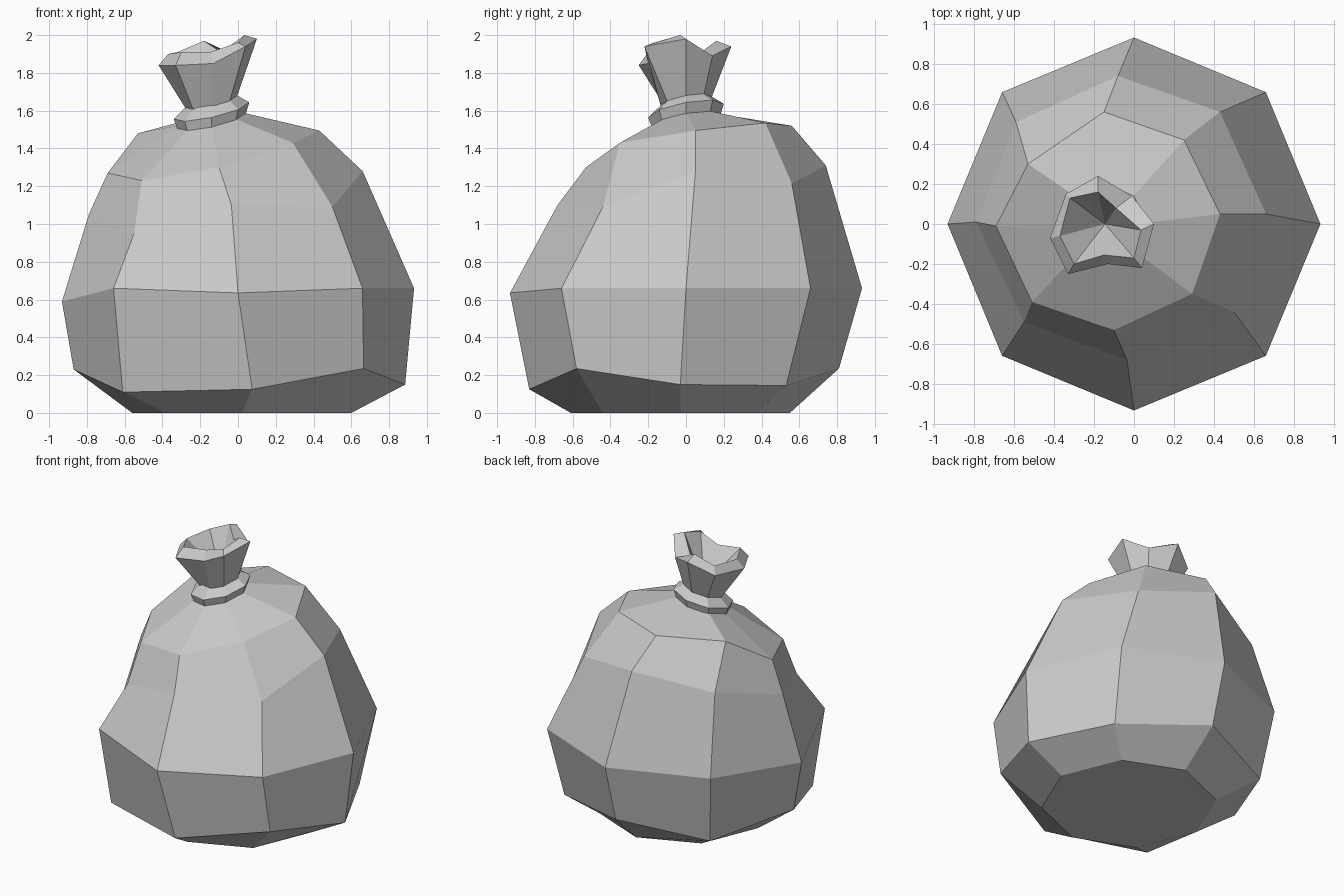
import bpy, bmesh
from math import sin, cos, pi

if "Cube" in bpy.data.objects:
    bpy.data.objects.remove(bpy.data.objects["Cube"])

N = 8
TIE = (-0.14, 0.0)  # centre of the neck


def ring(cx, cy, r, z, tilt_x=0.0, tilt_y=0.0):
    """Octagon ring, starting at +x, optionally lying in a tilted plane."""
    pts = []
    for i in range(N):
        dx, dy = r * cos(2 * pi * i / N), r * sin(2 * pi * i / N)
        pts.append((cx + dx, cy + dy, z + tilt_x * dx + tilt_y * dy))
    return pts


def loft(name, rings, bottom=False, top_point=None, closed=False):
    """Skin a stack of octagon rings into a flat-shaded mesh."""
    bm = bmesh.new()
    rows = [[bm.verts.new(p) for p in r] for r in rings]
    pairs = list(zip(rows, rows[1:]))
    if closed:
        pairs.append((rows[-1], rows[0]))
    for a, b in pairs:
        for i in range(N):
            j = (i + 1) % N
            bm.faces.new((a[i], a[j], b[j], b[i]))
    if bottom:
        bm.faces.new(rows[0][::-1])
    if top_point:
        tip = bm.verts.new(top_point)
        for i in range(N):
            bm.faces.new((rows[-1][i], rows[-1][(i + 1) % N], tip))
    bmesh.ops.recalc_face_normals(bm, faces=bm.faces)
    mesh = bpy.data.meshes.new(name)
    bm.to_mesh(mesh)
    bm.free()
    obj = bpy.data.objects.new(name, mesh)
    bpy.context.collection.objects.link(obj)
    return obj


# Sagging sack: base, lumpy lower edge, widest girth, flank, leaning shoulder
base = [(x, y, 0) for x, y, z in ring(0.02, -0.03, 0.58, 0)]
lower = [(0.885, -0.03, 0.15), (0.61, 0.53, 0.145), (0.0, 0.81, 0.235), (-0.6, 0.58, 0.15),
         (-0.87, 0.0, 0.23), (-0.61, -0.59, 0.11), (0.075, -0.83, 0.125), (0.665, -0.58, 0.235)]
girth_z = (0.66, 0.66, 0.66, 0.65, 0.59, 0.66, 0.635, 0.66)
girth = [(x, y, h) for (x, y, _), h in zip(ring(0, 0, 0.932, 0), girth_z)]
flank = [(0.66, 0.05, 1.28), (0.43, 0.56, 1.215), (-0.08, 0.74, 1.31), (-0.59, 0.51, 1.2),
         (-0.79, 0.01, 1.05), (-0.55, -0.49, 0.95), (-0.035, -0.68, 1.1), (0.5, -0.44, 1.09)]
shoulder = [(0.43, 0.05, 1.495), (0.25, 0.42, 1.535), (-0.15, 0.56, 1.52), (-0.53, 0.30, 1.48),
            (-0.69, -0.01, 1.27), (-0.51, -0.39, 1.23), (-0.1, -0.53, 1.3), (0.29, -0.35, 1.43)]
neck = ring(*TIE, 0.15, 1.56, 0.22, 0.18)
loft("sack_body", [base, lower, girth, flank, shoulder, neck], bottom=True,
     top_point=(*TIE, 1.6))

# Tilted tie band around the neck
loft("tie_band", [ring(*TIE, r, z, 0.22, 0.18) for r, z in
                  ((0.12, 1.53), (0.18, 1.54), (0.2, 1.6), (0.13, 1.655))], closed=True)

# Flared open mouth: outside wall, folded rim, inside funnel
flare = [(0.1, 0.0, 1.98), (-0.01, 0.14, 1.89), (-0.18, 0.24, 1.94), (-0.34, 0.15, 1.85),
         (-0.42, -0.07, 1.84), (-0.33, -0.25, 1.84), (-0.13, -0.2, 1.85), (0.04, -0.22, 1.94)]
rim = [(0.035, -0.03, 2.0), (-0.09, 0.08, 1.91), (-0.18, 0.16, 1.97), (-0.32, 0.13, 1.91),
       (-0.37, -0.06, 1.9), (-0.3, -0.2, 1.91), (-0.15, -0.155, 1.91), (0.0, -0.17, 1.96)]
loft("sack_mouth", [ring(*TIE, 0.125, 1.62, 0.22, 0.18), flare, rim],
     bottom=True, top_point=(-0.145, 0.0, 1.68))
